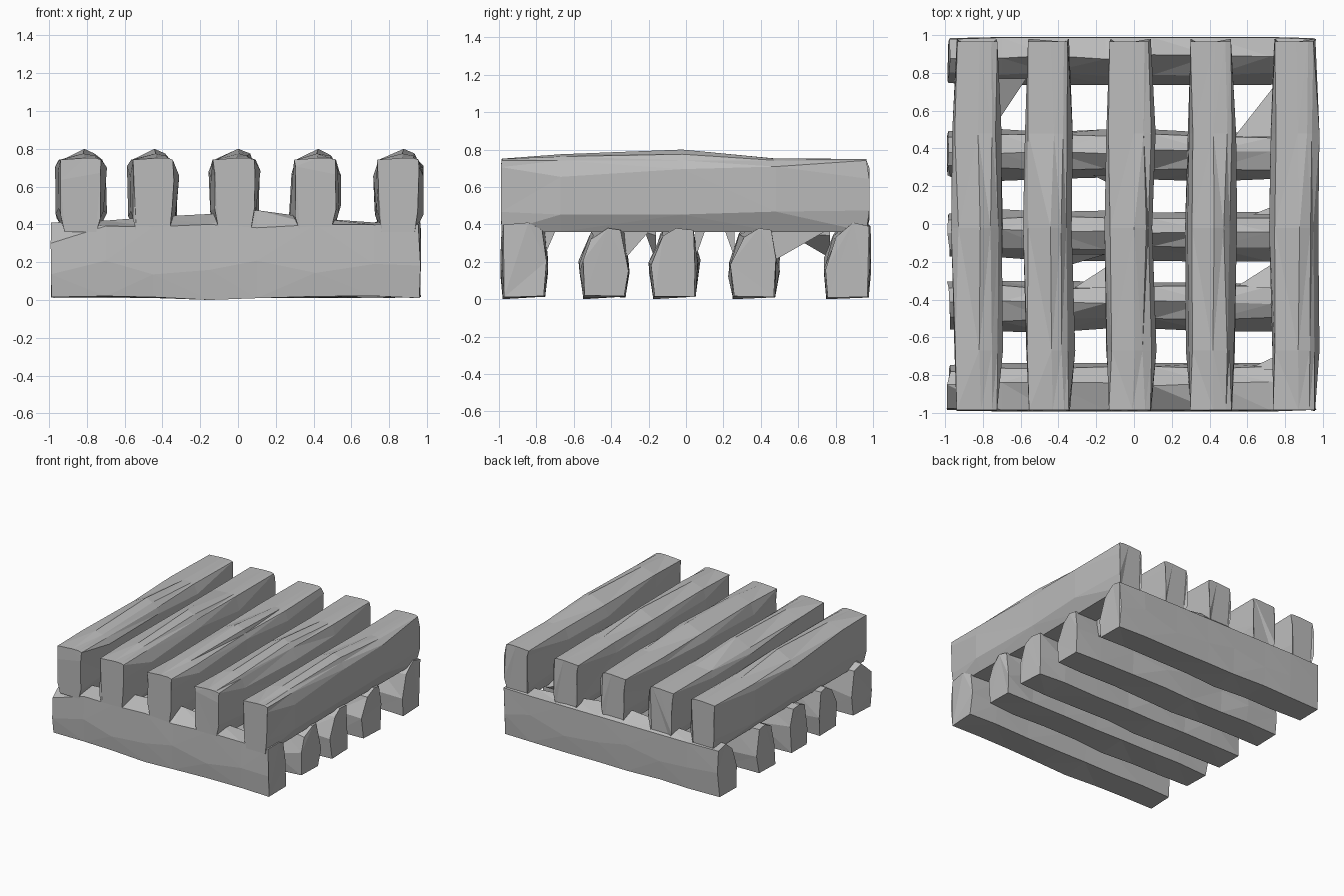
import bpy, bmesh, random
from mathutils import Vector

if "Cube" in bpy.data.objects:
    bpy.data.objects.remove(bpy.data.objects["Cube"])

random.seed(4)

stone = bpy.data.materials.new("plain grey")
stone.diffuse_color = (0.5, 0.5, 0.5, 1)
stone.use_nodes = True
stone.node_tree.nodes["Principled BSDF"].inputs["Base Color"].default_value = stone.diffuse_color


def finish(name, bm):
    bmesh.ops.triangulate(bm, faces=[f for f in bm.faces])
    bmesh.ops.recalc_face_normals(bm, faces=bm.faces)
    mesh = bpy.data.meshes.new(name)
    bm.to_mesh(mesh)
    bm.free()
    mesh.materials.append(stone)
    bpy.context.collection.objects.link(bpy.data.objects.new(name, mesh))


def loft(name, rings):
    """Skin a closed bar through rings of points and cap both ends."""
    bm = bmesh.new()
    loops = [[bm.verts.new(p) for p in ring] for ring in rings]
    n = len(loops[0])
    for a, b in zip(loops, loops[1:]):
        for i in range(n):
            j = (i + 1) % n
            bm.faces.new((a[i], a[j], b[j], b[i]))
    bm.faces.new(loops[0])
    bm.faces.new(loops[-1])
    finish(name, bm)


def jitter(amount):
    return random.uniform(-amount, amount)


def ramp(x, table):
    for (x0, v0), (x1, v1) in zip(table, table[1:]):
        if x <= x1:
            return v0 + (v1 - v0) * (x - x0) / (x1 - x0)
    return table[-1][1]


# Upper bars run front to back, with a low chipped ridge along the top
UPPER_X = (-0.83, -0.45, -0.02, 0.41, 0.85)
RIDGE = [(-1, 0.75), (-0.67, 0.775), (-0.02, 0.80), (0.48, 0.752), (1, 0.75)]
for k, cx in enumerate(UPPER_X):
    rings = []
    for y in (-0.985, -0.67, -0.02, 0.48, 0.965):
        end = abs(y) > 0.9
        r = 0.006 if end else 0.012
        lift = ramp(y, RIDGE)
        side = 0.105 if end else 0.128
        prof = [(-0.085, 0.36), (-side, 0.46), (-side, 0.67), (-0.108, 0.742),
                (0.015, lift), (0.075, 0.5 * (lift + 0.75)), (0.102, 0.742),
                (side, 0.67), (side, 0.46), (0.085, 0.36)]
        ring = []
        for dx, z in prof:
            px = cx + dx + jitter(r)
            pz = z if z > 0.7 or z < 0.4 else z + jitter(0.04)
            # the front end bulges at mid height, the back end leans
            py = y
            if end and 0.4 < z < 0.7:
                py = y + (0.015 if y > 0 else -0.005)
            ring.append((min(max(px, -0.975), 0.982), py, pz))
        rings.append(ring)
    loft(f"upper_bar_{k + 1}", rings)

# Lower bars run side to side; their crests rise where they meet upper bars
LOWER_Y = (-0.865, -0.435, -0.06, 0.365, 0.865)
CREST = [(-0.98, 0.41), (-0.7, 0.42), (-0.58, 0.455), (-0.32, 0.425),
         (-0.15, 0.455), (0.1, 0.475), (0.28, 0.455), (0.54, 0.41),
         (0.72, 0.41), (0.97, 0.41)]
for k, cy in enumerate(LOWER_Y):
    rings = []
    front = -0.05 if k else -0.10
    for x in (-0.98, -0.7, -0.45, -0.15, 0.1, 0.41, 0.72, 0.96):
        top = ramp(x, CREST) - (0 if k in (0, 4) else 0.03)
        end = abs(x) > 0.9
        lip = 0.34 + jitter(0.025) if k else 0.385 + jitter(0.02)
        prof = [(-0.115, 0.015), (-0.128, 0.17), (front - 0.02, lip),
                (0.02, top), (0.10, 0.37 if k < 4 else 0.40),
                (0.128, 0.19), (0.112, 0.015)]
        if k == 0:
            prof[2] = (-0.12, lip if x > -0.9 else 0.30)
        if k == 4:
            prof[4] = (0.122, 0.39)
        ring = []
        for dy, z in prof:
            s = 0.93 if end else 1
            wob = 0 if z < 0.1 or abs(dy) > 0.11 and k in (0, 4) else jitter(0.012)
            pz = z + (jitter(0.05) if 0.1 < z < 0.25 else 0)
            px = x + (jitter(0.01) - 0.002 if end else 0)
            ring.append((px, min(max(cy + dy * s + wob, -0.995), 0.99),
                         max(pz + (jitter(0.006) if z < 0.1 else 0), 0.005)))
        rings.append(ring)
    rings[3][0] = (rings[3][0][0], rings[3][0][1], 0.0)
    loft(f"lower_bar_{k + 1}", rings)


def gusset(name, corner, along_x, along_y, drop):
    """Pointed wedge filling the inner corner between crossing bars."""
    x, y = corner
    bm = bmesh.new()
    pts = [(x, y, 0.42), (x, y, drop), (x + along_x, y, 0.34), (x, y + along_y, 0.36)]
    v = [bm.verts.new(Vector(p)) for p in pts]
    for f in ((0, 1, 2), (0, 2, 3), (0, 3, 1), (1, 3, 2)):
        bm.faces.new([v[i] for i in f])
    finish(name, bm)


# Irregular corner wedges under the upper bars
WEDGES = [(0.75, 0.46, -0.22, 0.28, 0.20), (-0.73, 0.77, 0.16, -0.24, 0.22),
          (-0.12, -0.34, -0.20, 0.13, 0.20), (0.75, -0.34, -0.22, 0.14, 0.20),
          (0.75, -0.77, -0.15, 0.07, 0.20), (-0.12, 0.26, -0.10, -0.05, 0.22),
          (0.75, 0.05, -0.12, 0.05, 0.22), (-0.35, -0.16, 0.2, -0.06, 0.2)]
for i, (x, y, ax, ay, d) in enumerate(WEDGES):
    gusset(f"corner_wedge_{i + 1}", (x, y), ax, ay, d)
